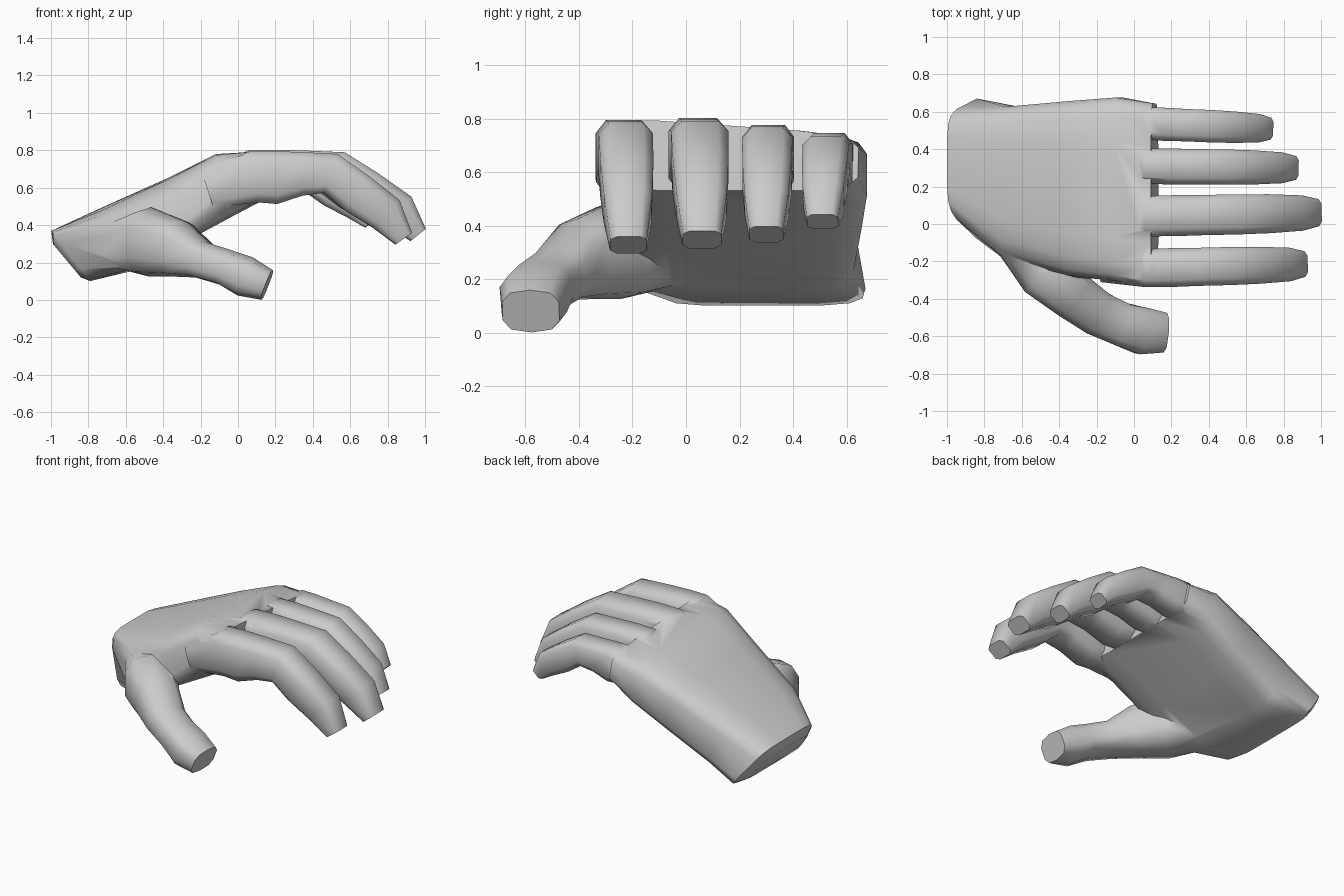
import bpy, bmesh, math
from mathutils import Vector

if "Cube" in bpy.data.objects:
    bpy.data.objects.remove(bpy.data.objects["Cube"])


def squircle(n, power):
    """Unit rounded-square outline; a power under 1 squares it off."""
    pts = []
    for i in range(n):
        a = 2 * math.pi * (i + 0.5) / n
        c, s = math.cos(a), math.sin(a)
        pts.append((math.copysign(abs(c) ** power, c), math.copysign(abs(s) ** power, s)))
    return pts


def skin(name, rings):
    """Bridge a list of equal rings into a closed solid."""
    bm = bmesh.new()
    loops = [[bm.verts.new(p) for p in r] for r in rings]
    n = len(loops[0])
    for a, b in zip(loops, loops[1:]):
        for i in range(n):
            j = (i + 1) % n
            bm.faces.new((a[i], a[j], b[j], b[i]))
    bm.faces.new(loops[0])
    bm.faces.new(loops[-1])
    bmesh.ops.recalc_face_normals(bm, faces=bm.faces)
    me = bpy.data.meshes.new(name)
    bm.to_mesh(me)
    bm.free()
    ob = bpy.data.objects.new(name, me)
    bpy.context.collection.objects.link(ob)
    return ob


def tube(name, stations, n=10, power=0.7):
    """Loft along a path of (x, y, z, half width, half height)."""
    cen = [Vector(s[:3]) for s in stations]
    rings = []
    for i, s in enumerate(stations):
        t = (cen[min(i + 1, len(cen) - 1)] - cen[max(i - 1, 0)]).normalized()
        side = t.cross(Vector((0, 0, 1))).normalized()
        up = side.cross(t)
        rings.append([cen[i] + side * u * s[3] + up * v * s[4] for u, v in squircle(n, power)])
    return skin(name, rings)


# Palm: x, z, y min, y max of the upper edge, then of the lower edge,
# drop to the little finger, drop to the thumb side
palm_sections = [
    ((-0.99, 0.30, 0.12, 0.54), (-0.84, 0.12, 0.00, 0.60), 0.00, 0.00),
    ((-1.00, 0.37, 0.07, 0.59), (-0.79, 0.10, -0.13, 0.70), 0.00, 0.00),
    ((-0.72, 0.515, -0.16, 0.63), (-0.58, 0.15, -0.28, 0.63), 0.02, 0.06),
    ((-0.38, 0.69, -0.27, 0.66), (-0.28, 0.31, -0.30, 0.66), 0.05, 0.08),
    ((-0.12, 0.80, -0.31, 0.68), (-0.04, 0.44, -0.30, 0.68), 0.06, 0.01),
    ((0.09, 0.81, -0.34, 0.65), (0.13, 0.53, -0.33, 0.645), 0.07, 0.00),
]
rings = []
for top, bot, drop, arch in palm_sections:
    ring = []
    for u, v in squircle(16, 0.4):
        t = (v + 1) / 2
        x, z, y0, y1 = (b + (a - b) * t for a, b in zip(top, bot))
        w = (u + 1) / 2
        ring.append((x, y0 + (y1 - y0) * w, z - (drop * w + arch * (1 - w) ** 3) * t))
    rings.append(ring)
hand = skin("hand", rings)

# Fingers: one shared curled profile of x, z, half height, relative width
profile = [(-0.16, 0.58, 0.09, 0.70), (0.08, 0.658, 0.142, 0.98), (0.20, 0.655, 0.145, 1.0),
           (0.34, 0.675, 0.12, 0.98), (0.50, 0.677, 0.113, 0.98), (0.64, 0.575, 0.115, 0.95),
           (0.80, 0.465, 0.105, 0.86), (0.895, 0.335, 0.055, 0.66)]
# base y, tip y, half width, reach, knuckle height, vertical scale
fingers = {
    "index_finger": (-0.238, -0.215, 0.108, 0.92, 0.812, 1.02),
    "middle_finger": (0.040, 0.060, 0.114, 1.00, 0.818, 0.99),
    "ring_finger": (0.310, 0.300, 0.100, 0.875, 0.785, 0.88),
    "little_finger": (0.540, 0.510, 0.092, 0.74, 0.742, 0.69),
}
parts = []
for name, (yb, yt, hw, reach, top, k) in fingers.items():
    st = []
    for x, z, h, w in profile:
        f = max(x, 0) / 0.9
        st.append((x * reach / 0.93 if x > 0.1 else x, yb + (yt - yb) * f,
                   top + (z - 0.81) * k, hw * w, h * (0.35 + 0.65 * k)))
    parts.append(tube(name, st, 8, 0.5))

# Thumb with the fleshy mound at its root
parts.append(tube("thumb", [
    (-0.66, -0.05, 0.29, 0.12, 0.12), (-0.47, -0.25, 0.31, 0.165, 0.185),
    (-0.33, -0.38, 0.275, 0.135, 0.155), (-0.20, -0.475, 0.215, 0.125, 0.10),
    (-0.07, -0.535, 0.175, 0.12, 0.098), (0.04, -0.57, 0.125, 0.13, 0.11),
    (0.155, -0.58, 0.08, 0.11, 0.085)]))

# Weld everything into one skin
bpy.context.view_layer.objects.active = hand
hand.select_set(True)
for p in parts:
    m = hand.modifiers.new(p.name, "BOOLEAN")
    m.operation, m.solver, m.object = "UNION", "EXACT", p
    bpy.ops.object.modifier_apply(modifier=m.name)
    bpy.data.objects.remove(p)
bpy.ops.object.shade_smooth_by_angle(angle=math.radians(55))
